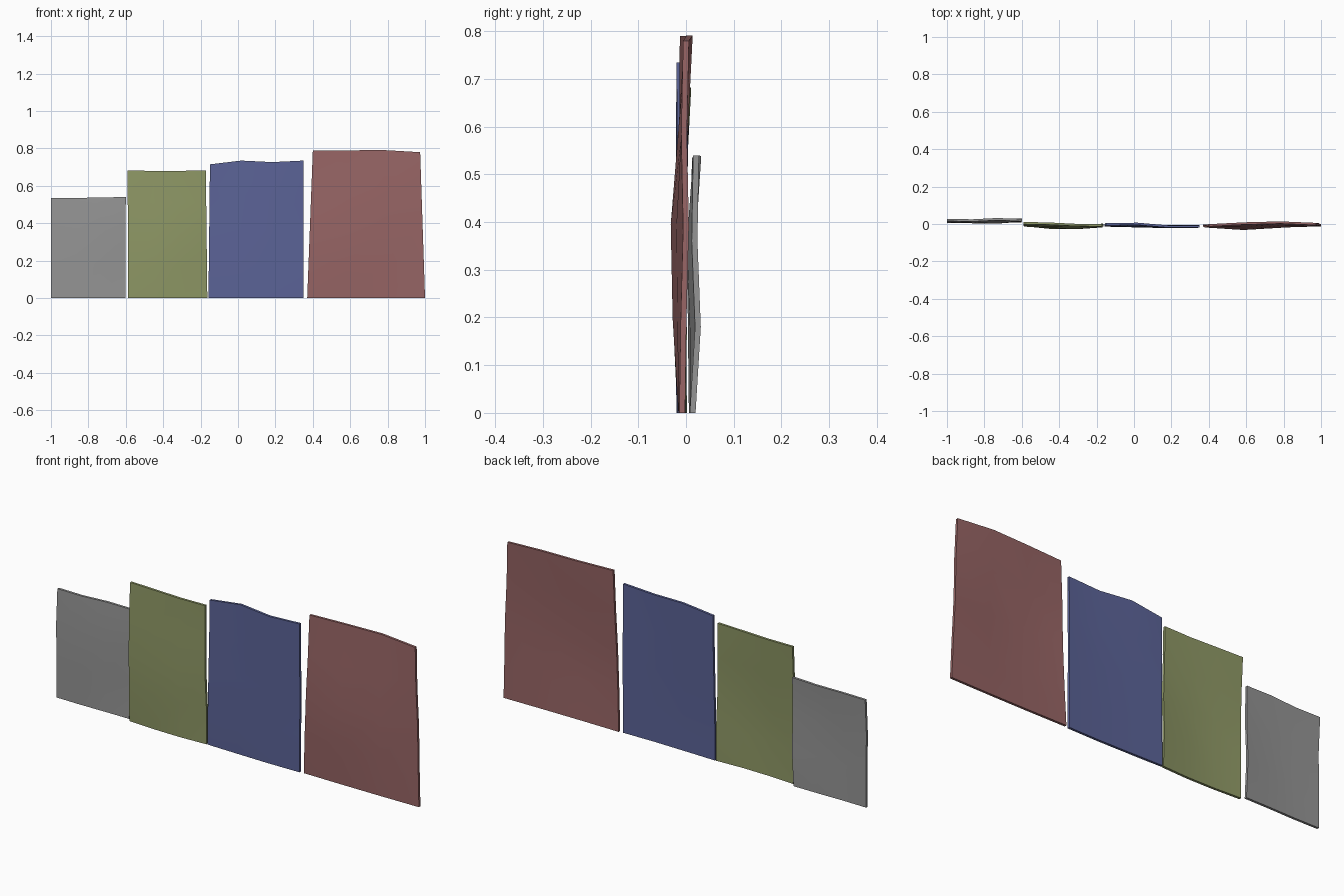
import bpy
import bmesh
from math import radians
from mathutils import Vector

cube = bpy.data.objects.get("Cube")
if cube:
    bpy.data.objects.remove(cube, do_unlink=True)

THICKNESS = 0.012


def make_material(name, color):
    mat = bpy.data.materials.new(name)
    mat.use_nodes = True
    rgba = (*color, 1.0)
    mat.diffuse_color = rgba
    mat.node_tree.nodes["Principled BSDF"].inputs["Base Color"].default_value = rgba
    return mat


def wavy_panel(name, material, bottom, top, heights, waves):
    """Thin upright sheet. bottom and top are (left, right) x limits, heights are
    the top edge at each column, waves are rows of bulge in hundredths."""
    bm = bmesh.new()
    rows, cols = len(waves), len(heights)
    grid = []
    for r, wave in enumerate(waves):
        v = r / (rows - 1)
        x_start = bottom[0] + (top[0] - bottom[0]) * v
        x_end = bottom[1] + (top[1] - bottom[1]) * v
        line = []
        for c, bulge in enumerate(wave):
            u = c / (cols - 1)
            x = x_start + (x_end - x_start) * u
            y = bulge / 100 - THICKNESS / 2
            line.append(bm.verts.new((x, y, heights[c] * v)))
        grid.append(line)
    for lower, upper in zip(grid, grid[1:]):
        for c in range(cols - 1):
            bm.faces.new((lower[c], lower[c + 1], upper[c + 1], upper[c]))

    # Give the sheet its thickness
    back = bmesh.ops.extrude_face_region(bm, geom=bm.faces[:], use_keep_orig=True)
    verts = [g for g in back["geom"] if isinstance(g, bmesh.types.BMVert)]
    bmesh.ops.translate(bm, verts=verts, vec=Vector((0, THICKNESS, 0)))
    bmesh.ops.recalc_face_normals(bm, faces=bm.faces[:])

    mesh = bpy.data.meshes.new(name)
    bm.to_mesh(mesh)
    bm.free()
    mesh.materials.append(material)
    obj = bpy.data.objects.new(name, mesh)
    bpy.context.collection.objects.link(obj)
    bpy.ops.object.select_all(action="DESELECT")
    obj.select_set(True)
    bpy.context.view_layer.objects.active = obj
    bpy.ops.object.shade_smooth_by_angle(angle=radians(40))
    return obj


# Four sheets in a row, growing in size from right to left
wavy_panel("small_grey_panel", make_material("grey", (0.30, 0.30, 0.30)),
           (-1, -0.602), (-1, -0.6), (0.535, 0.535, 0.538, 0.54),
           [(1.4, 1.2, 1.4, 1.4),
            (1.6, 1.0, 1.4, 2.5),
            (1.2, 1.4, 0.8, 1.8),
            (2.2, 1.9, 2.6, 2.1)])

wavy_panel("green_panel", make_material("olive green", (0.27, 0.31, 0.13)),
           (-0.588, -0.164), (-0.59, -0.172), (0.682, 0.68, 0.68, 0.683),
           [(-0.4, -1.2, -1.4, -0.8),
            (-0.6, -2.0, -1.6, -0.4),
            (-0.8, -1.4, -2.2, -1.2),
            (-0.4, -0.7, -0.9, -0.8),
            (0.5, 0.2, -0.5, -0.7)])

wavy_panel("blue_panel", make_material("slate blue", (0.105, 0.125, 0.31)),
           (-0.158, 0.35), (-0.15, 0.35), (0.715, 0.735, 0.727, 0.735),
           [(-0.7, -1.1, -1.4, -1.2),
            (-0.8, -1.2, -1.6, -1.2),
            (-0.5, -1.0, -1.2, -1.0),
            (-0.2, -0.4, -1.5, -1.2),
            (-0.2, 0.1, -1.3, -1.4)])

wavy_panel("large_red_panel", make_material("dusty red", (0.31, 0.13, 0.13)),
           (0.37, 1), (0.4, 0.974), (0.79, 0.79, 0.791, 0.78),
           [(-0.8, -1.0, -1.0, -0.8),
            (-1.2, -2.2, -1.2, -0.5),
            (-1.3, -2.6, -1.4, 0),
            (-0.8, -1.0, -0.2, -0.4),
            (-0.7, 0.3, 0.8, 0)])
